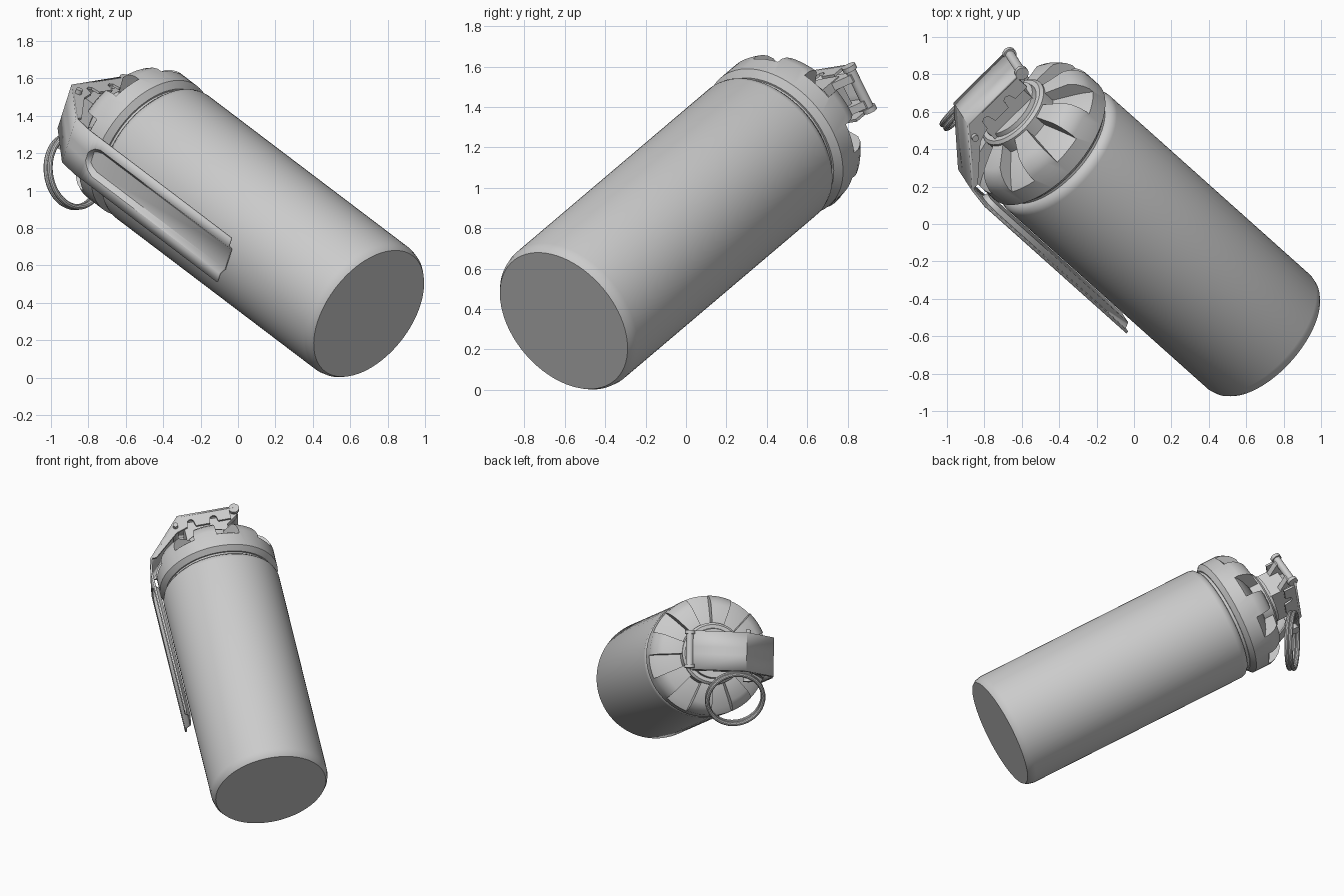
import bpy, bmesh, math
from mathutils import Vector, Matrix

if "Cube" in bpy.data.objects:
    bpy.data.objects.remove(bpy.data.objects["Cube"])

# Local frame: U toward the lever, V across it, A along the canister axis
A = Vector((-0.649, 0.58, 0.492)).normalized()
U = Vector((-0.708, -0.695, -0.115))
U = (U - A * U.dot(A)).normalized()
V = A.cross(U)
FRAME = Matrix.Translation((0.70, -0.605, 0.342)) @ Matrix((U, V, A)).transposed().to_4x4()

metal = bpy.data.materials.new("grey metal")
metal.diffuse_color = (0.6, 0.6, 0.6, 1)
metal.use_nodes = True
metal.node_tree.nodes["Principled BSDF"].inputs["Base Color"].default_value = metal.diffuse_color


def finish(name, bm):
    bmesh.ops.remove_doubles(bm, verts=bm.verts, dist=0.0005)
    bmesh.ops.dissolve_degenerate(bm, edges=bm.edges, dist=0.0005)
    bmesh.ops.recalc_face_normals(bm, faces=bm.faces)
    me = bpy.data.meshes.new(name)
    bm.to_mesh(me)
    bm.free()
    me.materials.append(metal)
    ob = bpy.data.objects.new(name, me)
    ob.matrix_world = FRAME
    bpy.context.collection.objects.link(ob)
    return ob


def skin(bm, rows, loop):
    """Bridge rows of points with quads."""
    grid = [[bm.verts.new(p) for p in row] for row in rows]
    for i in range(len(grid) if loop else len(grid) - 1):
        r, s = grid[i], grid[(i + 1) % len(grid)]
        for j in range(len(r) - 1):
            bm.faces.new((r[j], r[j + 1], s[j + 1], s[j]))


def lathe(name, columns):
    """columns: list of (angle, [(radius, height), ...])."""
    bm = bmesh.new()
    skin(bm, [[(r * math.cos(t), r * math.sin(t), h) for r, h in prof]
              for t, prof in columns], True)
    return finish(name, bm)


def revolve(name, prof, n=64):
    return lathe(name, [(2 * math.pi * i / n, prof) for i in range(n)])


def prism(name, pts, v0, v1):
    """Extrude a (u, a) outline across v."""
    bm = bmesh.new()
    face = bm.faces.new([bm.verts.new((u, v0, a)) for u, a in pts])
    ext = bmesh.ops.extrude_face_region(bm, geom=[face])["geom"]
    bmesh.ops.translate(bm, vec=(0, v1 - v0, 0),
                        verts=[g for g in ext if isinstance(g, bmesh.types.BMVert)])
    return finish(name, bm)


def rod(name, u, a, r, v0, v1, n=20):
    bm = bmesh.new()
    bmesh.ops.create_cone(bm, cap_ends=True, segments=n, radius1=r, radius2=r, depth=v1 - v0,
                          matrix=Matrix.Translation((u, (v0 + v1) / 2, a))
                          @ Matrix.Rotation(math.pi / 2, 4, 'X'))
    return finish(name, bm)


# Canister with bevelled ends and a neck
revolve("canister_body", [(0, 0), (0.388, 0), (0.402, 0.02), (0.41, 0.055), (0.41, 1.70),
                          (0.404, 1.725), (0.385, 1.745), (0.37, 1.75), (0.37, 1.80), (0, 1.80)], 72)

# Cap: eight raised teeth alternating with eight recessed slots
tooth = [(0, 1.77), (0.38, 1.77), (0.415, 1.80), (0.415, 1.93), (0.402, 1.965),
         (0.38, 2.0), (0.345, 2.03), (0.21, 2.065), (0, 2.065)]
slot = [(0, 1.77), (0.38, 1.77), (0.415, 1.80), (0.415, 1.90), (0.40, 1.912),
        (0.37, 1.93), (0.33, 1.95), (0.21, 2.0), (0, 2.0)]
cols = []
for k in range(16):
    for j in range(5):
        t = math.radians(103 - 11.25 + k * 22.5 + j * 22.5 / 4)
        cols.append((t, tooth if k % 2 else slot))
lathe("toothed_cap", cols)

# Hub rings under the fuze
revolve("hub", [(0, 1.99), (0.215, 1.99), (0.215, 2.075), (0.20, 2.09), (0.175, 2.09),
                (0.17, 2.115), (0, 2.115)], 48)

# Fuze block and hinge ears
prism("fuze_block", [(-0.14, 2.06), (0.16, 2.06), (0.16, 2.25), (-0.14, 2.25)], -0.10, 0.10)
for s in (-1, 1):
    prism("hinge_ear", [(-0.22, 2.25), (-0.12, 2.17), (-0.10, 2.17), (-0.10, 2.285), (-0.22, 2.30)],
          s * 0.075 - 0.02, s * 0.075 + 0.02)
rod("hinge_pin", -0.205, 2.28, 0.026, -0.125, 0.135)
rod("hinge_pin_head", -0.205, 2.28, 0.036, 0.11, 0.135)
rod("hinge_pin_tail", -0.205, 2.28, 0.036, -0.125, -0.10)

# Lever: one bent sheet with a pressed channel along the grip
rows = [(-0.20, 2.29, 0), (0.19, 2.29, 0), (0.44, 1.98, 0), (0.458, 1.86, 0), (0.458, 1.82, 0),
        (0.458, 1.805, 0.55), (0.458, 1.78, 0.82), (0.458, 1.74, 1), (0.458, 0.69, 1)]
sheet = []
for u, a, c in rows:
    w = max(c, 0.3)
    d = 0.028 if c else 0
    sheet.append([(u, -0.135, a), (u, -0.085 * w, a), (u - d, -0.06 * w, a),
                  (u - d, 0.06 * w, a), (u, 0.085 * w, a), (u, 0.135, a)])
bm = bmesh.new()
skin(bm, sheet, False)
lever = finish("lever", bm)
mod = lever.modifiers.new("thickness", 'SOLIDIFY')
mod.thickness = 0.014
mod.offset = 0

# Scalloped side flanges of the lever
flange = [(-0.17, 2.285), (0.19, 2.285), (0.43, 1.985), (0.40, 1.985), (0.22, 2.16), (0.14, 2.19),
          (0.13, 2.24), (0.11, 2.25), (0.09, 2.24), (0.08, 2.19), (-0.02, 2.19),
          (-0.03, 2.24), (-0.05, 2.25), (-0.07, 2.24), (-0.08, 2.20), (-0.17, 2.20)]
for s in (-1, 1):
    prism("lever_flange", flange, s * 0.128 - 0.007, s * 0.128 + 0.007)

# Safety pin and its doubled pull ring
rod("safety_pin", 0.22, 2.21, 0.018, -0.20, 0.16)
rod("safety_pin_eye", 0.22, 2.21, 0.032, -0.20, -0.15)
normal = Vector((0, -0.566, 0.825)).normalized()
side = Vector((1, 0, 0))
cross = normal.cross(side)
for k in (-1, 1):
    centre = Vector((0.15, -0.31, 2.13)) + normal * 0.014 * k
    ring = []
    for i in range(48):
        t = 2 * math.pi * i / 48
        out = side * math.cos(t) + cross * math.sin(t)
        ring.append([centre + out * (0.195 + 0.015 * math.cos(p)) + normal * 0.015 * math.sin(p)
                     for p in [2 * math.pi * j / 10 for j in range(11)]])
    bm = bmesh.new()
    skin(bm, ring, True)
    finish("pull_ring", bm)

# Smooth shading with sharp edges kept
for ob in bpy.context.scene.objects:
    ob.select_set(True)
bpy.context.view_layer.objects.active = lever
bpy.ops.object.shade_smooth_by_angle(angle=math.radians(32))
